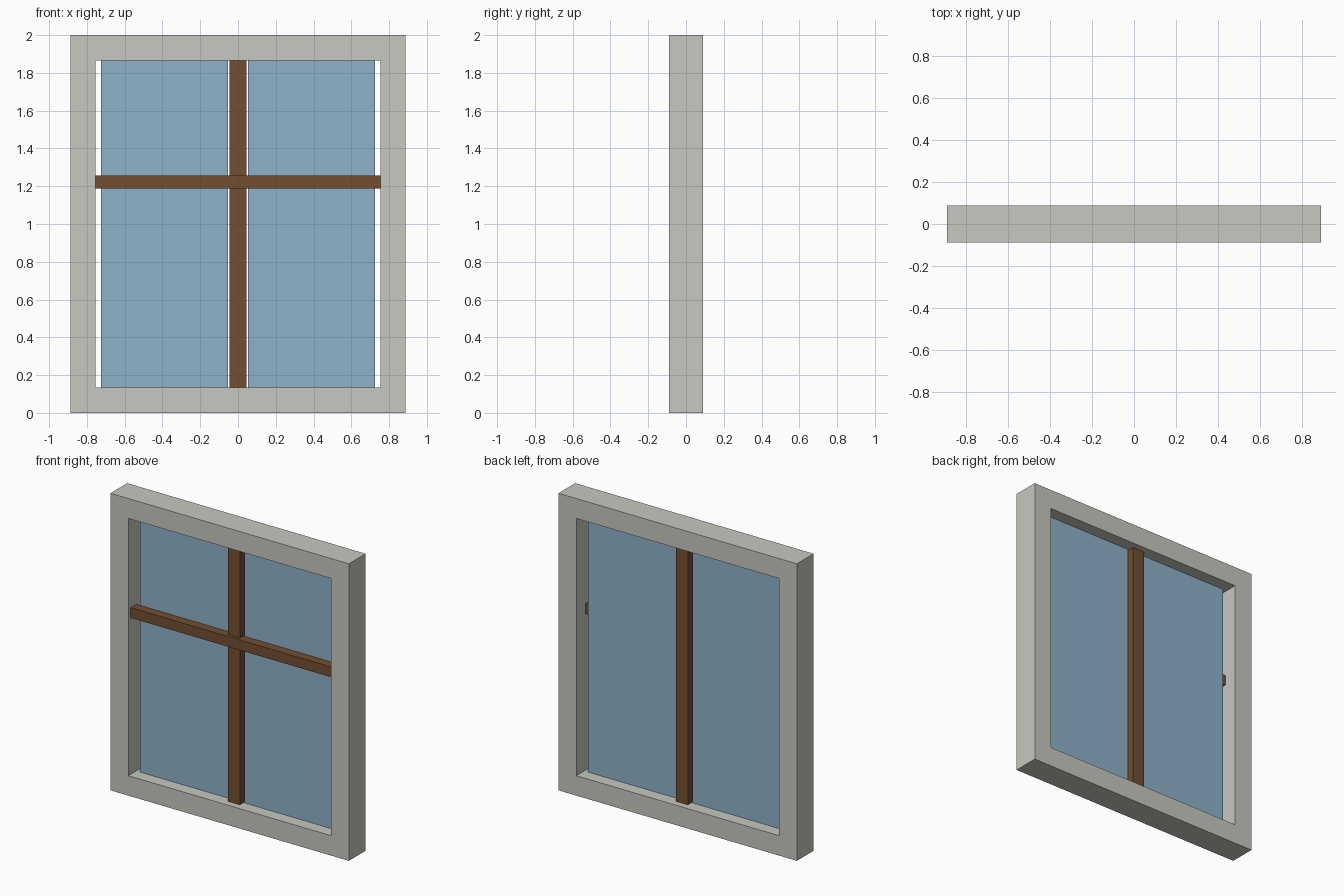
import bpy
import bmesh

if "Cube" in bpy.data.objects:
    bpy.data.objects.remove(bpy.data.objects["Cube"])


def material(name, rgb):
    """Flat colour given as sRGB 0-255, stored as linear."""
    lin = [((c / 255 + 0.055) / 1.055) ** 2.4 for c in rgb]
    mat = bpy.data.materials.new(name)
    mat.diffuse_color = (*lin, 1.0)
    mat.use_nodes = True
    mat.node_tree.nodes["Principled BSDF"].inputs["Base Color"].default_value = mat.diffuse_color
    return mat


STONE = material("pale_grey", (200, 200, 193))
WOOD = material("brown_wood", (115, 78, 50))
GLASS = material("blue_glass", (143, 178, 202))


def add_object(name, bm, mat):
    bmesh.ops.recalc_face_normals(bm, faces=bm.faces)
    mesh = bpy.data.meshes.new(name)
    bm.to_mesh(mesh)
    bm.free()
    mesh.materials.append(mat)
    obj = bpy.data.objects.new(name, mesh)
    bpy.context.collection.objects.link(obj)
    return obj


def box(name, x, y, z, mat):
    """Box spanning the given (min, max) ranges."""
    bm = bmesh.new()
    bmesh.ops.create_cube(bm, size=1)
    for v in bm.verts:
        v.co = [r[0] if c < 0 else r[1] for c, r in zip(v.co, (x, y, z))]
    return add_object(name, bm, mat)


# Outer frame: rectangular ring extruded through its depth
W, H, D, B = 0.888, 2.0, 0.089, 0.134
bm = bmesh.new()


def rectangle(inset, y):
    a = W - inset
    return [bm.verts.new((px, y, pz)) for px, pz in
            ((-a, inset), (a, inset), (a, H - inset), (-a, H - inset))]


loops = [rectangle(0, -D), rectangle(B, -D), rectangle(B, D), rectangle(0, D)]
for k in range(4):
    p, q = loops[k], loops[(k + 1) % 4]
    for i in range(4):
        j = (i + 1) % 4
        bm.faces.new((p[i], p[j], q[j], q[i]))
add_object("frame", bm, STONE)

# Glass panes either side of the mullion
for side, x in (("left", (-0.725, -0.053)), ("right", (0.053, 0.725))):
    box(side + "_pane", x, (-0.005, 0.005), (B, H - B), GLASS)

# Upright mullion and the crossbar in front of the glass
box("mullion", (-0.044, 0.044), (-0.044, 0.044), (B, H - B), WOOD)
box("crossbar", (B - W, W - B), (-0.066, -0.006), (1.188, 1.257), WOOD)
